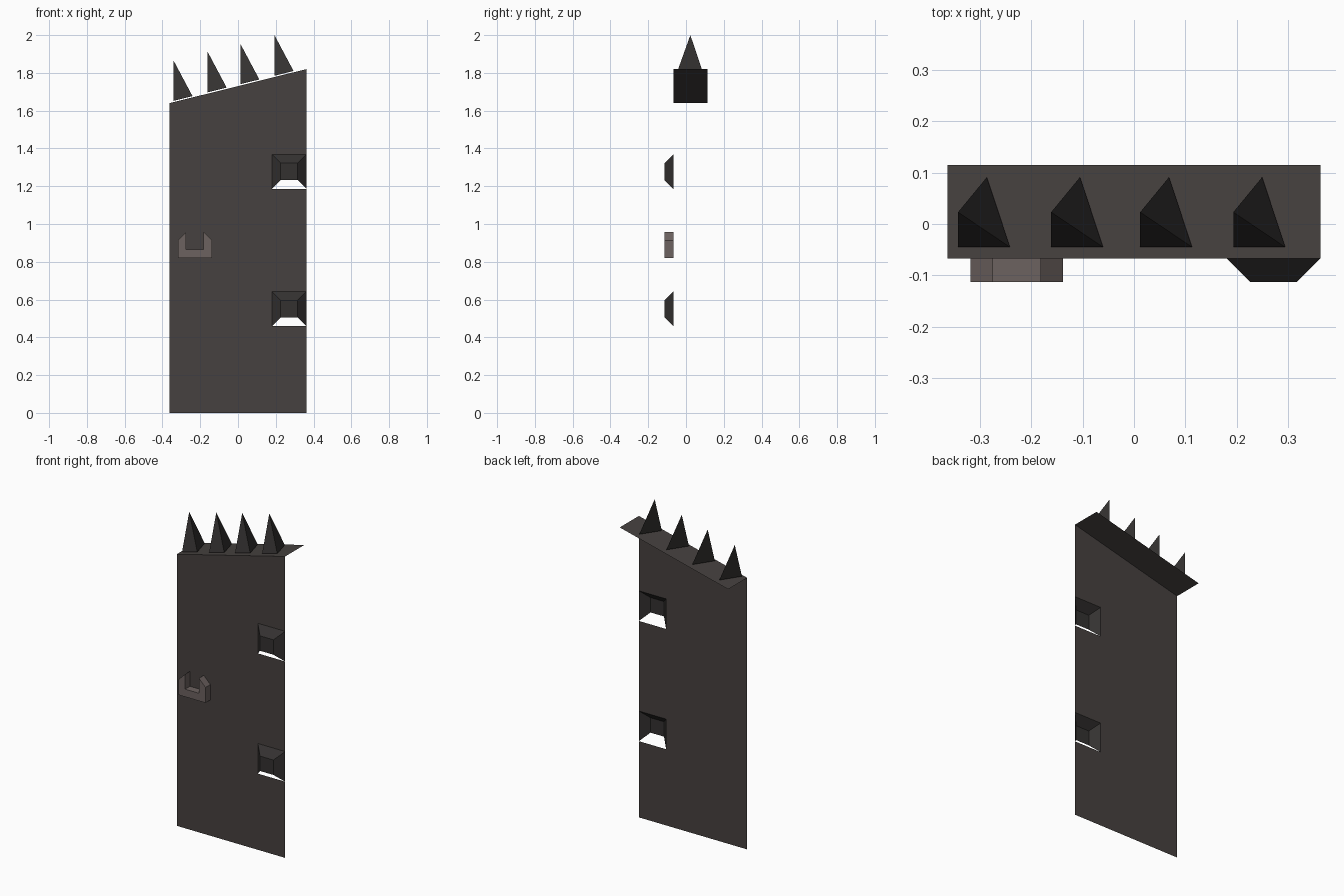
import bpy

if "Cube" in bpy.data.objects:
    bpy.data.objects.remove(bpy.data.objects["Cube"])

HALF, FRONT, BACK, PROUD = 0.362, -0.067, 0.115, -0.113
Z_LEFT, Z_RIGHT = 1.64, 1.82
SLOPE = (Z_RIGHT - Z_LEFT) / (2 * HALF)


def top_z(x):
    return Z_LEFT + (x + HALF) * SLOPE


def material(name, rgb):
    m = bpy.data.materials.new(name)
    m.diffuse_color = (*rgb, 1)
    m.use_nodes = True
    m.node_tree.nodes["Principled BSDF"].inputs["Base Color"].default_value = m.diffuse_color
    return m


plate = material("dark_plate", (0.061, 0.053, 0.050))
iron = material("black_iron", (0.034, 0.031, 0.030))
steel = material("worn_steel", (0.150, 0.122, 0.116))


def add(name, verts, faces, mat):
    me = bpy.data.meshes.new(name)
    me.from_pydata(verts, [], faces)
    me.materials.append(mat)
    ob = bpy.data.objects.new(name, me)
    bpy.context.collection.objects.link(ob)
    return ob


# Front panel: one sheet, notched on the right edge behind each hinge stud
stud_bases = (0.46, 1.186)
SIZE, INSET = 0.182, 0.046
outline = [(-HALF, 0), (HALF, 0)]
for z in stud_bases:
    outline += [(HALF, z), (HALF - SIZE, z), (HALF - SIZE, z + SIZE), (HALF, z + SIZE)]
outline += [(HALF, Z_RIGHT), (-HALF, Z_LEFT)]
add("front_panel", [(x, FRONT, z) for x, z in outline], [range(len(outline))], plate)

# Sloping top ledge
add("top_ledge",
    [(-HALF, FRONT, Z_LEFT), (HALF, FRONT, Z_RIGHT), (HALF, BACK, Z_RIGHT), (-HALF, BACK, Z_LEFT)],
    [(0, 1, 2, 3)], plate)

# Hinge studs: truncated pyramids, open behind and underneath
for i, z in enumerate(stud_bases):
    verts = []
    for y, d in ((FRONT, 0), (PROUD, INSET)):
        x0, x1, z0, z1 = HALF - SIZE + d, HALF - d, z + d, z + SIZE - d
        verts += [(x0, y, z0), (x1, y, z0), (x1, y, z1), (x0, y, z1)]
    add(f"hinge_stud_{i + 1}", verts,
        [(4, 5, 6, 7), (1, 2, 6, 5), (2, 3, 7, 6), (3, 0, 4, 7)], iron)

# Latch: U-shaped bracket extruded forward from the panel
right_half = [(0.09, 0.82), (0.09, 0.913), (0.046, 0.957), (0.046, 0.866)]
u = right_half + [(-x, z) for x, z in reversed(right_half)]
n = len(u)
verts = [(x - 0.228, y, z) for y in (PROUD, FRONT) for x, z in u]
sides = [(i, i + n, (i + 1) % n + n, (i + 1) % n) for i in range(n)]
add("latch_bracket", verts, [range(n)] + sides, steel)

# Row of three-sided spikes, hovering just above the ledge
for i, x in enumerate((-0.342, -0.161, 0.012, 0.193)):
    base = [(x, -0.045), (x + 0.101, -0.045), (x + 0.056, 0.091)]
    verts = [(px, py, top_z(px) + 0.007) for px, py in base]
    verts.append((x, 0.023, top_z(x) + 0.222))
    add(f"spike_{i + 1}", verts, [(0, 1, 3), (1, 2, 3), (2, 0, 3), (2, 1, 0)], iron)
